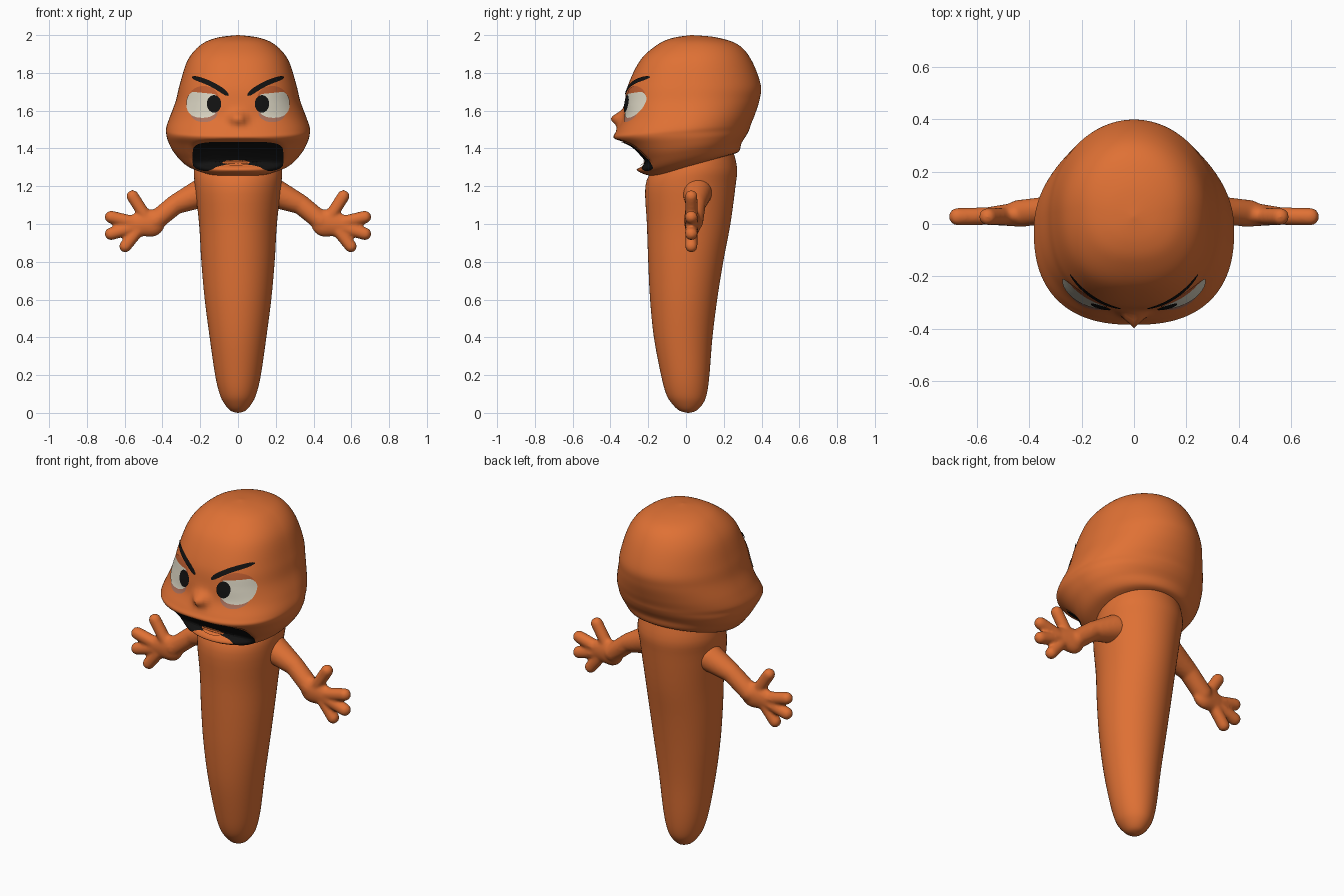
import bpy, bmesh, math
from mathutils import Vector
from mathutils.bvhtree import BVHTree

cube = bpy.data.objects.get("Cube")
if cube:
    bpy.data.objects.remove(cube, do_unlink=True)


def material(name, r, g, b):
    m = bpy.data.materials.new(name)
    m.use_nodes = True
    m.diffuse_color = (r, g, b, 1)
    bsdf = m.node_tree.nodes["Principled BSDF"]
    bsdf.inputs["Base Color"].default_value = (r, g, b, 1)
    bsdf.inputs["Roughness"].default_value = 0.8
    return m


ORANGE = material("orange skin", 0.74, 0.165, 0.035)
LID = material("dark orange lid", 0.52, 0.11, 0.03)
BAG = material("dusky pink", 0.42, 0.17, 0.11)
WHITE = material("eye white", 0.70, 0.66, 0.54)
BLACK = material("black", 0.006, 0.006, 0.006)


def add_object(name, bm, mat):
    mesh = bpy.data.meshes.new(name)
    for f in bm.faces:
        f.smooth = True
    bm.to_mesh(mesh)
    bm.free()
    mesh.materials.append(mat)
    ob = bpy.data.objects.new(name, mesh)
    bpy.context.scene.collection.objects.link(ob)
    return ob


def spline(rows, steps):
    """Catmull-Rom interpolation through a list of tuples."""
    out = []
    for i in range(len(rows) - 1):
        p = [rows[max(0, min(len(rows) - 1, i + k))] for k in (-1, 0, 1, 2)]
        for s in range(steps):
            t = s / steps
            out.append([0.5 * (2 * b + (c - a) * t + (2 * a - 5 * b + 4 * c - d) * t**2
                               + (3 * b - a - 3 * c + d) * t**3) for a, b, c, d in zip(*p)])
    return out + [list(rows[-1])]


def loft(rows, steps, sides, front_power, shape=None):
    """Skin rings given as (front z, back z, half width, front y, back y)."""
    bm = bmesh.new()
    rings = []
    for zf, zb, w, yf, yb in spline(rows, steps):
        ring = []
        for i in range(sides):
            a = math.tau * i / sides
            c, s = math.cos(a), math.sin(a)
            e = 2 / front_power if s < 0 else 1
            x = w * math.copysign(abs(c)**e, c)
            s = math.copysign(abs(s)**e, s)
            p = Vector((x, (yf + yb) / 2 + (yb - yf) / 2 * s, (zf + zb) / 2 + (zb - zf) / 2 * s))
            if shape and s < 0:
                p.y += shape(p.x, p.z)
            ring.append(bm.verts.new(p))
        rings.append(ring)
    for r, q in zip(rings, rings[1:]):
        for i in range(sides):
            j = (i + 1) % sides
            bm.faces.new((r[i], r[j], q[j], q[i]))
    bm.faces.new(rings[0])
    bm.faces.new(rings[-1])
    bmesh.ops.recalc_face_normals(bm, faces=bm.faces)
    return bm


# Body: tapered root
body_rows = [
    (0, .002, .01, .015), (.012, .04, -.035, .055), (.05, .073, -.075, .09), (.1, .097, -.105, .11),
    (.2, .121, -.132, .124), (.4, .15, -.17, .14), (.6, .176, -.19, .165), (.8, .194, -.2, .197),
    (1.0, .206, -.207, .235), (1.2, .228, -.215, .262), (1.3, .232, -.17, .27), (1.42, .2, -.1, .24)]
add_object("body", loft([(z, *r) for z, *r in [(r[0], *r) for r in body_rows]], 4, 64, 2), ORANGE)


# Head: nose bump, mouth hollow and lower lip shape the front
def face_shape(x, z):
    nose = -.062 * math.exp(-(x / .04)**2 - ((z - 1.56) / .035)**2)
    hollow = .05 * max(0, 1 - (x / .25)**4 - ((z - 1.37) / .08)**4)
    lip = -.03 * math.exp(-(x / .17)**2 - ((z - 1.285) / .028)**2)
    return nose + hollow + lip


head_rows = [
    (2.0, 2.0, .002, .028, .032), (1.985, 1.988, .11, -.07, .16), (1.95, 1.95, .195, -.15, .275),
    (1.87, 1.87, .265, -.24, .345), (1.74, 1.74, .308, -.305, .395), (1.64, 1.66, .33, -.325, .39),
    (1.56, 1.58, .36, -.335, .365), (1.49, 1.53, .38, -.37, .345), (1.455, 1.5, .38, -.382, .335),
    (1.41, 1.47, .37, -.33, .32), (1.34, 1.43, .34, -.265, .295), (1.27, 1.38, .275, -.215, .275),
    (1.24, 1.36, .16, -.12, .2)]
head_bm = loft(head_rows, 6, 120, 2.45, face_shape)
surface = BVHTree.FromBMesh(head_bm)
add_object("head", head_bm, ORANGE)


def plate(name, outline, mat, lift, rings=12):
    """Thin patch laid on the face from a counter-clockwise x, z outline."""
    bm = bmesh.new()
    n = len(outline)
    cx, cz = (sum(p[k] for p in outline) / n for k in (0, 1))

    def vert(x, z):
        hit, normal, _, _ = surface.ray_cast(Vector((x, -2, z)), Vector((0, 1, 0)))
        if normal.y > 0:
            normal = -normal
        return bm.verts.new(hit + normal * lift)

    centre = vert(cx, cz)
    prev = None
    for k in range(1, rings + 1):
        t = k / rings
        ring = [vert(cx + (x - cx) * t, cz + (z - cz) * t) for x, z in outline]
        for i in range(n):
            j = (i + 1) % n
            if prev:
                bm.faces.new((prev[i], ring[i], ring[j], prev[j]))
            else:
                bm.faces.new((centre, ring[i], ring[j]))
        prev = ring
    return add_object(name, bm, mat)


def oval(cx, cz, rx, rz, power=2, n=56):
    pts = []
    for i in range(n):
        c, s = math.cos(math.tau * i / n), math.sin(math.tau * i / n)
        pts.append((cx + rx * math.copysign(abs(c)**(2 / power), c),
                    cz + rz * math.copysign(abs(s)**(2 / power), s)))
    return pts


def brow_outline():
    """Slanted stroke, thicker toward the nose."""
    top, bottom = [], []
    for i in range(17):
        t = i / 16
        x, z = .05 + .19 * t, 1.683 + .092 * t + .012 * math.sin(math.pi * t)
        half = (.017 - .005 * t) * (1 - abs(2 * t - 1)**8 * .7)
        top.append((x, z + half))
        bottom.append((x, z - half))
    return bottom + top[::-1]


# Eyes and brows on both sides
parts = [("eye_bag", oval(.18, 1.59, .072, .052), BAG, .002),
         ("eyelid", oval(.18, 1.668, .078, .062), LID, .003),
         ("eye_white", [(x, min(z, 1.675 + .1 * (x - .1) + .01)) for x, z in oval(.187, 1.635, .083, .074, 2.4)],
          WHITE, .0045),
         ("pupil", oval(.125, 1.635, .037, .046), BLACK, .007),
         ("eyebrow", brow_outline(), BLACK, .006)]
for side, sign in (("left", 1), ("right", -1)):
    for name, pts, mat, lift in parts:
        line = [(sign * x, z) for x, z in pts][::sign]
        plate(side + "_" + name, line, mat, lift)

# Mouth with an arched lower edge, and tongue
mouth = [(x, z + (.035 * max(0, 1 - (x / .16)**2) if z < 1.35 else 0))
         for x, z in oval(0, 1.36, .24, .08, 4.5, 96)]
plate("mouth", mouth, BLACK, .005, 24)
plate("tongue", oval(-.01, 1.323, .07, .022), ORANGE, .009)


# Arms: limbs as tapered capsules, fused and mirrored
ball = bmesh.new()
bmesh.ops.create_icosphere(ball, subdivisions=3, radius=1)
directions = [v.co.copy() for v in ball.verts]
ball.free()


def capsule(bm, a, ra, b, rb, flat=1):
    pts = [bm.verts.new(Vector(c) + Vector((d.x * r, d.y * r * flat, d.z * r)))
           for c, r in ((a, ra), (b, rb)) for d in directions]
    bmesh.ops.convex_hull(bm, input=pts)


arm = bmesh.new()
capsule(arm, (.19, .06, 1.165), .078, (.33, .052, 1.105), .053)
capsule(arm, (.33, .052, 1.105), .053, (.44, .04, 1.015), .052)
capsule(arm, (.46, .035, 1.005), .073, (.565, .03, .993), .054, .6)
for start, tip, r in [((.49, 1.04), (.558, 1.147), .033), ((.56, 1.01), (.672, 1.037), .034),
                      ((.56, .98), (.672, .948), .034), ((.53, .965), (.597, .882), .033)]:
    capsule(arm, (start[0], .03, start[1]), r, (tip[0], .028, tip[1]), r)
bmesh.ops.delete(arm, geom=[v for v in arm.verts if not v.link_faces], context='VERTS')
bmesh.ops.recalc_face_normals(arm, faces=arm.faces)
arms = add_object("arms", arm, ORANGE)
fuse = arms.modifiers.new("fuse", 'REMESH')
fuse.mode = 'VOXEL'
fuse.voxel_size = .009
fuse.use_smooth_shade = True
soften = arms.modifiers.new("soften", 'SMOOTH')
soften.factor = .5
soften.iterations = 5
arms.modifiers.new("mirror", 'MIRROR').use_mirror_merge = False
